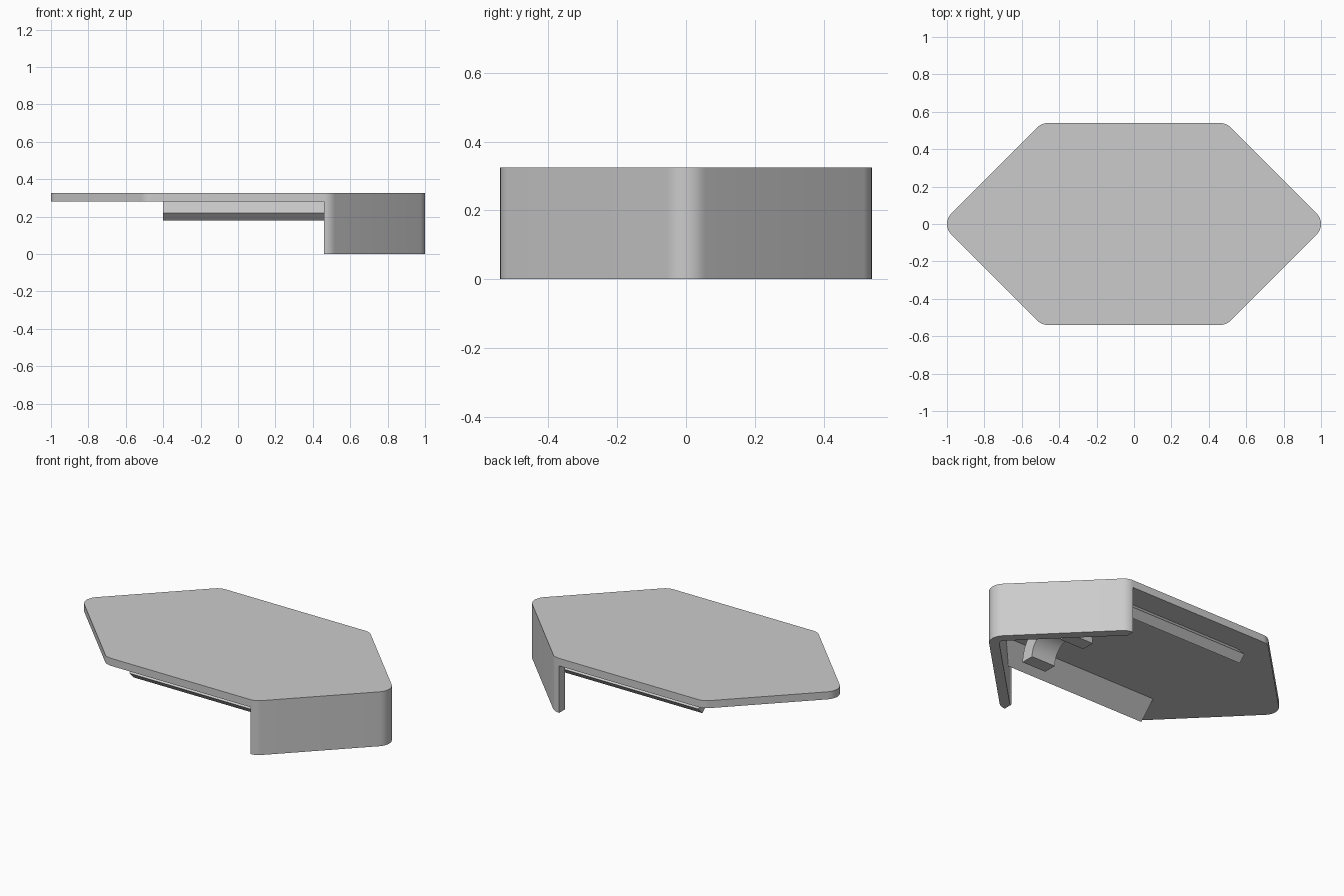
import bpy
import bmesh
from math import cos, sin, radians
from mathutils import Vector

if "Cube" in bpy.data.objects:
    bpy.data.objects.remove(bpy.data.objects["Cube"], do_unlink=True)

# Main dimensions
TOP, UNDERSIDE = 0.325, 0.28
CORNER_X, CORNER_Y, TIP_X = 0.46, 0.46, 0.92   # centres of the corner arcs
RADIUS, WALL = 0.08, 0.055

# Single plain grey
grey = bpy.data.materials.new("plain_grey")
grey.use_nodes = True
colour = (0.6, 0.6, 0.6, 1)
grey.diffuse_color = colour
grey.node_tree.nodes["Principled BSDF"].inputs["Base Color"].default_value = colour


def extrude(name, points, offset):
    """Solid made by pushing a closed 3D profile along an offset."""
    bm = bmesh.new()
    face = bm.faces.new([bm.verts.new(p) for p in points])
    grown = bmesh.ops.extrude_face_region(bm, geom=[face])
    moved = [v for v in grown["geom"] if isinstance(v, bmesh.types.BMVert)]
    bmesh.ops.translate(bm, verts=moved, vec=Vector(offset))
    bmesh.ops.recalc_face_normals(bm, faces=bm.faces)
    mesh = bpy.data.meshes.new(name)
    bm.to_mesh(mesh)
    bm.free()
    mesh.materials.append(grey)
    obj = bpy.data.objects.new(name, mesh)
    bpy.context.collection.objects.link(obj)
    return obj


def arc(cx, cy, r, start, end, steps=8):
    angles = [radians(start + (end - start) * i / steps) for i in range(steps + 1)]
    return [(cx + r * cos(a), cy + r * sin(a)) for a in angles]


def right_outline(r):
    """Rounded half of the hexagon, from front corner to back corner."""
    return (arc(CORNER_X, -CORNER_Y, r, -90, -45)
            + arc(TIP_X, 0, r, -45, 45)
            + arc(CORNER_X, CORNER_Y, r, 45, 90))


def smooth(obj):
    bpy.ops.object.select_all(action="DESELECT")
    obj.select_set(True)
    bpy.context.view_layer.objects.active = obj
    bpy.ops.object.shade_smooth_by_angle(angle=radians(30))


# Hexagonal plate with a skirt around one pointed end, hollowed from a solid
half = right_outline(RADIUS)
outline = half + [(-x, -y) for x, y in half]
body = extrude("plate_and_skirt", [(x, y, 0) for x, y in outline], (0, 0, TOP))
hollow = right_outline(RADIUS - WALL)
hollow += [(CORNER_X, 1), (-2, 1), (-2, -1), (CORNER_X, -1)]
cutter = extrude("hollow_cutter", [(x, y, -0.2) for x, y in hollow],
                 (0, 0, UNDERSIDE + 0.2))
cutter.hide_render = True
cut = body.modifiers.new("hollow", "BOOLEAN")
cut.operation, cut.solver, cut.object = "DIFFERENCE", "EXACT", cutter
bpy.context.view_layer.objects.active = body
bpy.ops.object.modifier_apply(modifier=cut.name)
bpy.data.objects.remove(cutter, do_unlink=True)
smooth(body)

# Slanted rails under the long edges, mitred into the skirt
profile = [(0.315, UNDERSIDE), (0.415, 0.18), (0.455, 0.22), (0.395, UNDERSIDE)]
for side, label in ((-1, "front"), (1, "back")):
    rail = extrude(label + "_rail", [(-0.4, side * y, z) for y, z in profile], (1, 0, 0))
    for v in rail.data.vertices:
        if v.co.x > 0:
            v.co.x = 0.98 - abs(v.co.y)

# Half-ring clip inside the skirt, open downward
ring = arc(0, 0.08, 0.2, 0, 180, 24) + arc(0, 0.08, 0.12, 180, 0, 24)
clip = extrude("half_ring_clip", [(0.46, y, z) for y, z in ring], (0.16, 0, 0))
smooth(clip)
